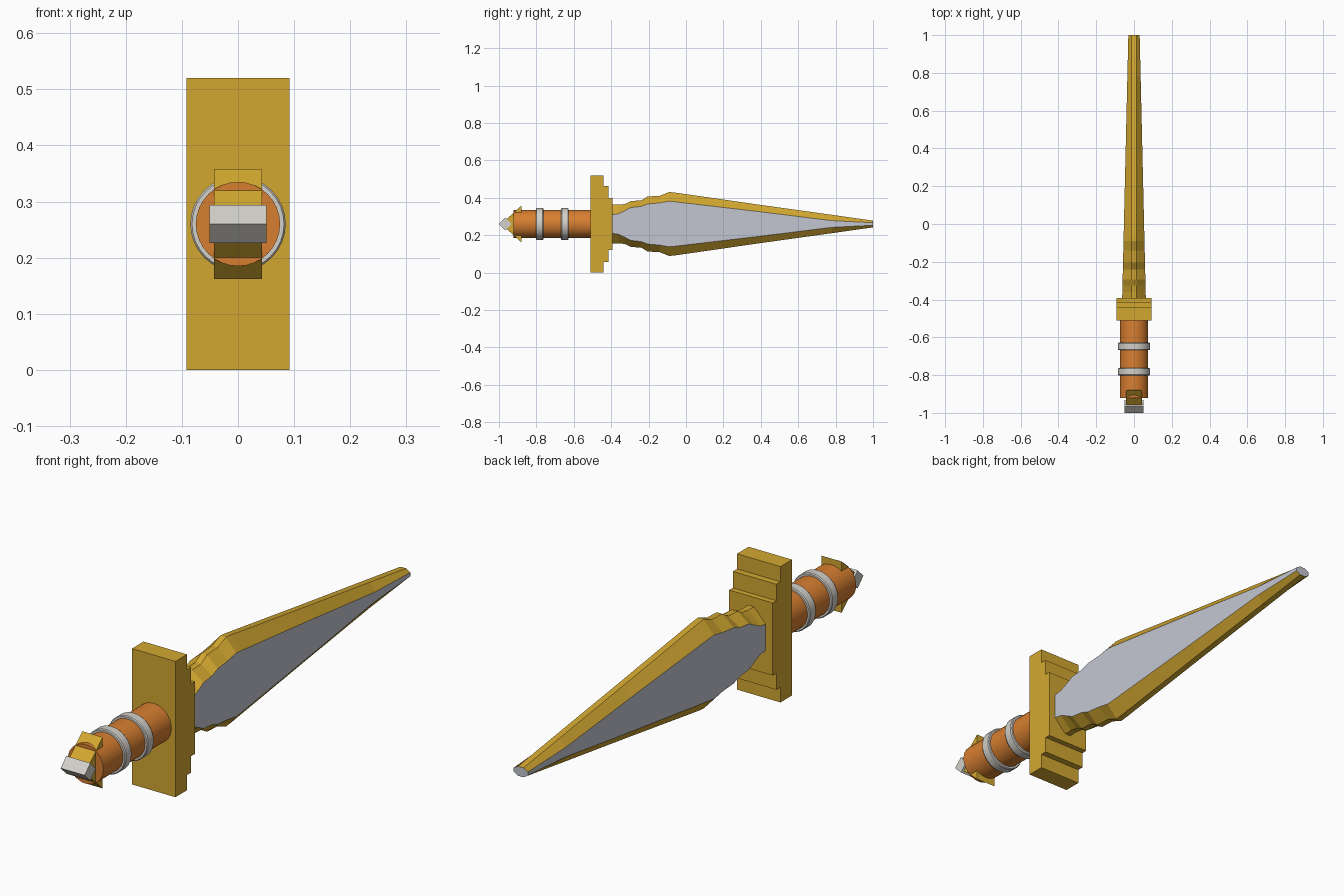
import bpy, bmesh, math
from mathutils import Matrix

if "Cube" in bpy.data.objects:
    bpy.data.objects.remove(bpy.data.objects["Cube"])

CZ = 0.26  # height of the dagger's axis


def material(name, rgb):
    m = bpy.data.materials.new(name)
    m.diffuse_color = (*rgb, 1)
    m.use_nodes = True
    m.node_tree.nodes["Principled BSDF"].inputs["Base Color"].default_value = m.diffuse_color
    return m


GOLD = material("gold", (0.65, 0.39, 0.03))
ORANGE = material("orange leather", (0.68, 0.21, 0.03))
SILVER = material("warm silver", (0.65, 0.63, 0.59))
STEEL = material("blade steel", (0.55, 0.57, 0.64))


def finish(bm, name, *mats):
    bmesh.ops.recalc_face_normals(bm, faces=bm.faces)
    me = bpy.data.meshes.new(name)
    bm.to_mesh(me)
    bm.free()
    ob = bpy.data.objects.new(name, me)
    bpy.context.collection.objects.link(ob)
    for m in mats:
        me.materials.append(m)
    return ob


def prism(name, profile, half_x, mat):
    """Extrude a (y, z offset from axis) profile across x."""
    bm = bmesh.new()
    a, b = [[bm.verts.new((x, y, CZ + z)) for y, z in profile] for x in (-half_x, half_x)]
    n = len(profile)
    bm.faces.new(a)
    bm.faces.new(b)
    for i in range(n):
        j = (i + 1) % n
        bm.faces.new((a[i], a[j], b[j], b[i]))
    return finish(bm, name, mat)


def lathe(name, profile, mat, sides=32):
    """Closed solid of revolution about the y axis from (y, radius) points."""
    bm = bmesh.new()
    rings = [[bm.verts.new((r * math.cos(2 * math.pi * k / sides), y,
                            CZ + r * math.sin(2 * math.pi * k / sides)))
              for k in range(sides)] for y, r in profile]
    for a, b in zip(rings, rings[1:]):
        for k in range(sides):
            j = (k + 1) % sides
            bm.faces.new((a[k], a[j], b[j], b[k])).smooth = True
    bm.faces.new(rings[0])
    bm.faces.new(rings[-1])
    ob = finish(bm, name, mat)
    bpy.context.view_layer.objects.active = ob
    ob.select_set(True)
    bpy.ops.object.shade_smooth_by_angle(angle=math.radians(30))
    ob.select_set(False)
    return ob


# Grip and its two bands
lathe("grip", [(-0.922, 0.075), (-0.48, 0.075)], ORANGE)
for i, y in enumerate((-0.782, -0.648)):
    lathe(f"grip_band_{i + 1}", [(y - 0.02, 0.074), (y - 0.02, 0.082), (y - 0.016, 0.085),
                                 (y + 0.016, 0.085), (y + 0.02, 0.082), (y + 0.02, 0.074)], SILVER)

# Pommel: gold wedge with a silver diamond bar at its point
prism("pommel_wedge", [(-0.988, 0), (-0.88, 0.098), (-0.88, -0.098)], 0.043, GOLD)
prism("pommel_tip", [(-1.0, 0), (-0.966, 0.034), (-0.932, 0), (-0.966, -0.034)], 0.051, SILVER)

# Stepped crossguard, one profile mirrored about the axis
half = [(-0.51, 0.26), (-0.44, 0.26), (-0.44, 0.202), (-0.415, 0.202), (-0.415, 0.139), (-0.393, 0.139)]
prism("crossguard", half + [(y, -z) for y, z in reversed(half)], 0.092, GOLD)

# Blade: octagonal sections (y, edge half height, flat half height)
sections = [(-0.41, 0.103, 0.048), (-0.36, 0.103, 0.055), (-0.325, 0.107, 0.072), (-0.295, 0.123, 0.088),
            (-0.24, 0.126, 0.094), (-0.205, 0.147, 0.107), (-0.14, 0.151, 0.113), (-0.09, 0.171, 0.122),
            (-0.06, 0.168, 0.119), (0.4, 0.102, 0.065), (0.78, 0.049, 0.018), (1.0, 0.018, 0.007)]
bm = bmesh.new()
loops = []
for y, e, s in sections:
    w = 0.063 - 0.033 * (y + 0.41) / 1.41   # half thickness tapers to the tip
    t = 0.012
    pts = [(w, -s), (w, s), (t, e), (-t, e), (-w, s), (-w, -s), (-t, -e), (t, -e)]
    loops.append([bm.verts.new((x, y, CZ + z)) for x, z in pts])
for a, b in zip(loops, loops[1:]):
    for k in range(8):
        j = (k + 1) % 8
        f = bm.faces.new((a[k], a[j], b[j], b[k]))
        f.material_index = 1 if k in (0, 4) else 0   # broad flats are steel
bm.faces.new(loops[0])
bm.faces.new(loops[-1]).material_index = 1
finish(bm, "blade", GOLD, STEEL)
